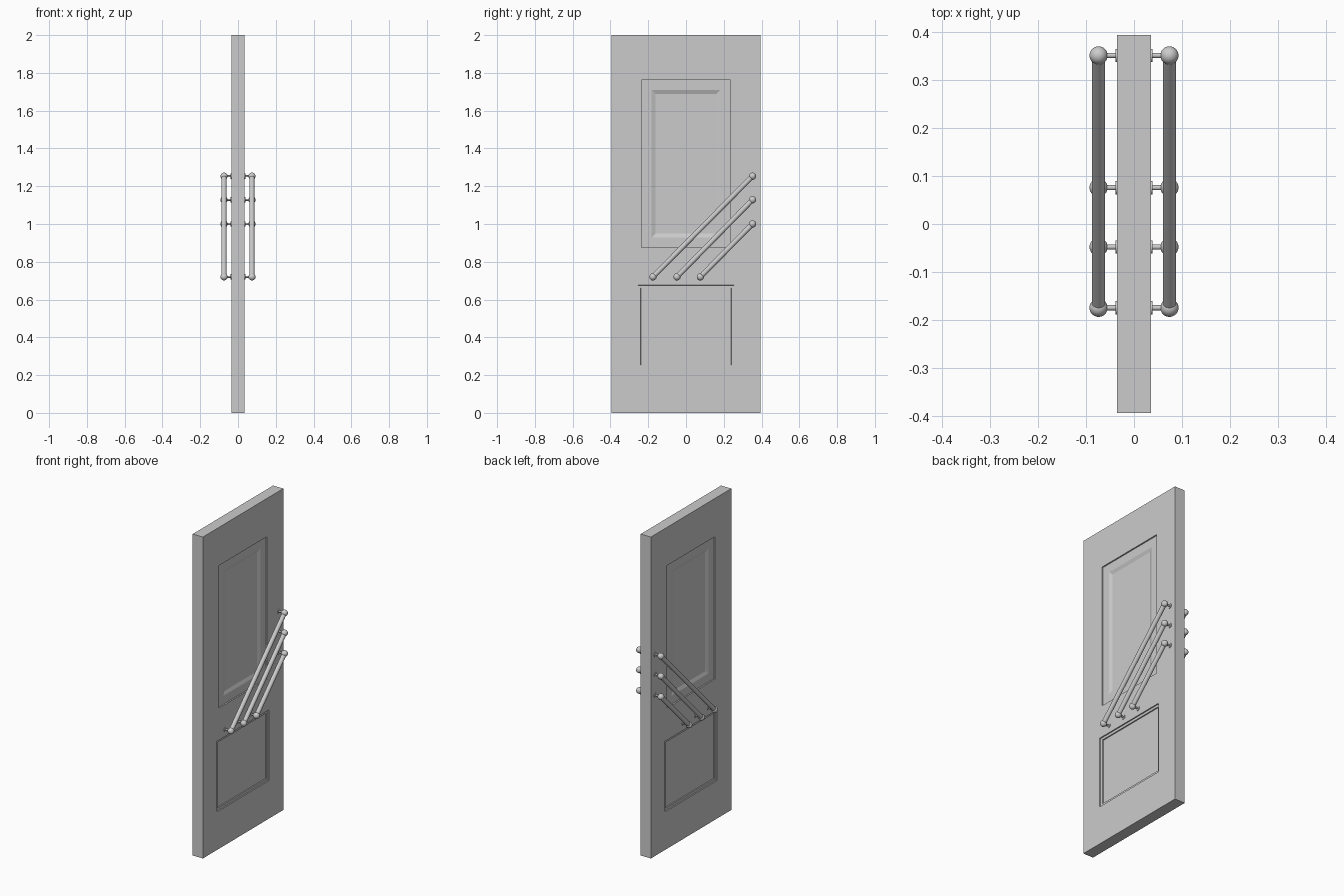
import bpy, bmesh
from mathutils import Vector

if "Cube" in bpy.data.objects:
    bpy.data.objects.remove(bpy.data.objects["Cube"])

HX, HY, H = 0.035, 0.395, 2.0          # door half thickness, half width, height
# panel: half width, bottom, top, [(inset, depth) steps]
PANELS = [
    (0.235, 0.875, 1.762, [(0.0004, -0.008), (0.053, 0.0), (0.02, -0.008)]),
    (0.255, 0.237, 0.676, [(0.0004, -0.007), (0.015, 0.0), (0.0004, -0.007)]),
]


def link(name, bm, smooth=False):
    me = bpy.data.meshes.new(name)
    bm.to_mesh(me)
    bm.free()
    ob = bpy.data.objects.new(name, me)
    bpy.context.collection.objects.link(ob)
    if smooth:
        bpy.context.view_layer.objects.active = ob
        ob.select_set(True)
        bpy.ops.object.shade_smooth_by_angle()
        ob.select_set(False)
    return ob


def tube(bm, a, b, r, segs):
    a, b = Vector(a), Vector(b)
    d = b - a
    m = d.to_track_quat('Z', 'Y').to_matrix().to_4x4()
    m.translation = (a + b) / 2
    bmesh.ops.create_cone(bm, cap_ends=True, segments=segs, radius1=r, radius2=r,
                          depth=d.length, matrix=m)


# Door slab with recessed panels on both faces
bm = bmesh.new()
bmesh.ops.create_cube(bm, size=1)
for v in bm.verts:
    v.co = Vector((v.co.x * 2 * HX, v.co.y * 2 * HY, (v.co.z + 0.5) * H))


def cut(faces, co, no):
    geom = {e for f in faces for e in f.edges} | {v for f in faces for v in f.verts}
    bmesh.ops.bisect_plane(bm, geom=list(faces) + list(geom), plane_co=co, plane_no=no)


def broad_faces(z0, z1):
    return [f for f in bm.faces if abs(f.normal.x) > 0.9
            and z0 < f.calc_center_median().z < z1]


bm.normal_update()
for w, z0, z1, steps in PANELS:
    for z in (z0, z1):
        cut(broad_faces(0, H), (0, 0, z), (0, 0, 1))
        bm.normal_update()
for w, z0, z1, steps in PANELS:
    for y in (-w, w):
        cut(broad_faces(z0, z1), (0, y, 0), (0, 1, 0))
        bm.normal_update()
    centre = [f for f in broad_faces(z0, z1) if abs(f.calc_center_median().y) < 0.1]
    for inset, depth in steps:
        bmesh.ops.inset_individual(bm, faces=centre, thickness=inset, depth=depth,
                                   use_even_offset=True)
bmesh.ops.recalc_face_normals(bm, faces=bm.faces[:])
link("door_slab", bm)

# Diagonal pull bars with ball ends, posts and mounting discs
BAR_X, TOP_Y, LOW_Z = 0.074, 0.352, 0.72
BARS = [(-0.175, 1.253), (-0.048, 1.128), (0.076, 1.0)]   # lower y, upper z
for side, s in (("right", 1), ("left", -1)):
    for i, (y0, z1) in enumerate(BARS, 1):
        bm = bmesh.new()
        ends = [(y0, LOW_Z), (TOP_Y, z1)]
        tube(bm, (s * BAR_X, *ends[0]), (s * BAR_X, *ends[1]), 0.0135, 32)
        link(f"pull_bar_{side}_{i}", bm, True)
        bm = bmesh.new()
        for y, z in ends:
            ret = bmesh.ops.create_uvsphere(bm, u_segments=32, v_segments=16, radius=0.019)
            bmesh.ops.translate(bm, verts=ret["verts"], vec=(s * BAR_X, y, z))
            tube(bm, (s * (HX - 0.002), y, z), (s * BAR_X, y, z), 0.0055, 20)
            tube(bm, (s * (HX - 0.002), y, z), (s * (HX + 0.0035), y, z), 0.014, 28)
        link(f"bar_mounts_{side}_{i}", bm, True)
